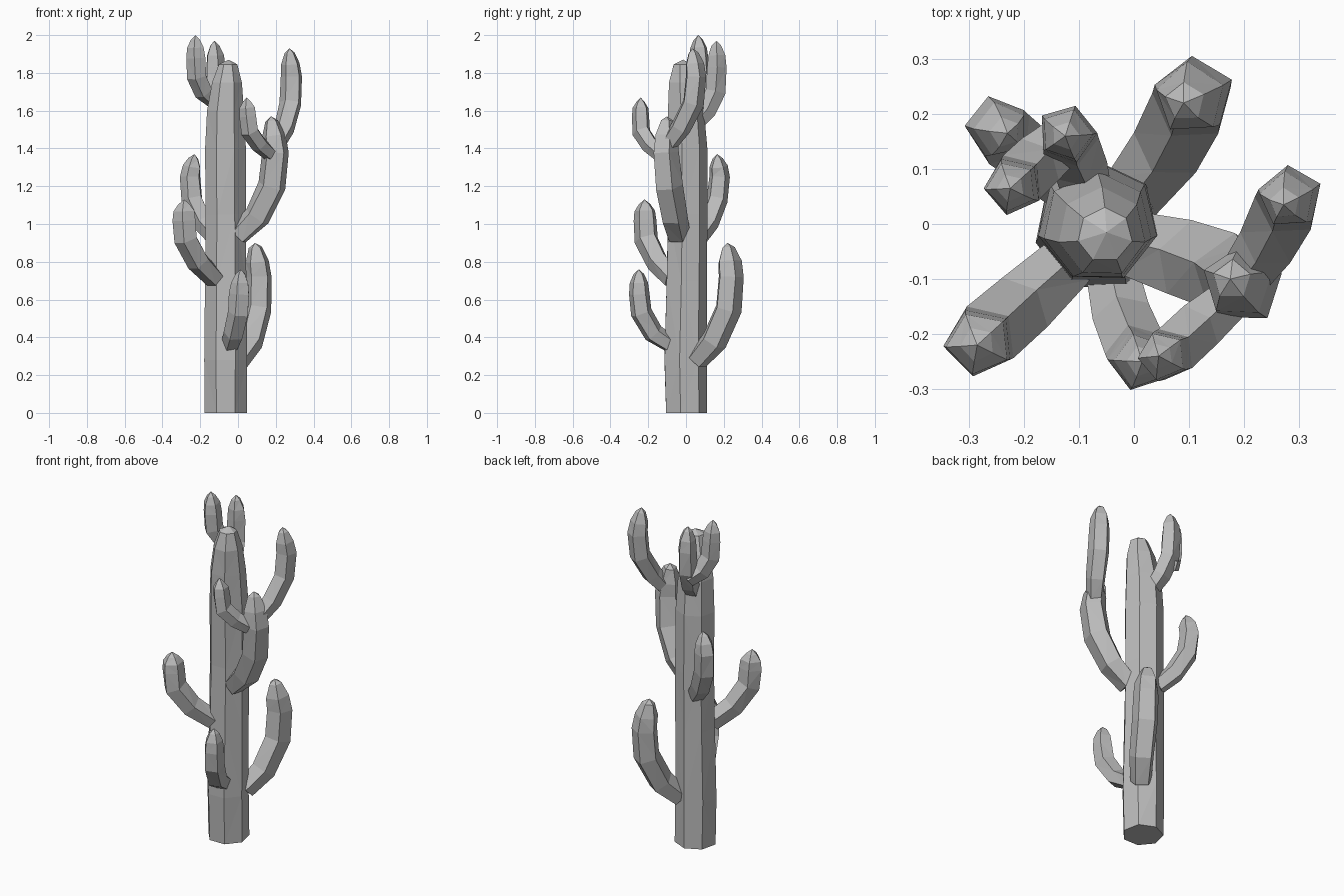
import bpy
import bmesh
import math
import random
from mathutils import Vector

random.seed(4)
if "Cube" in bpy.data.objects:
    bpy.data.objects.remove(bpy.data.objects["Cube"], do_unlink=True)

grey = bpy.data.materials.new("plain_grey")
grey.use_nodes = True
grey.diffuse_color = (0.5, 0.5, 0.5, 1)
bsdf = next(n for n in grey.node_tree.nodes if n.type == 'BSDF_PRINCIPLED')
bsdf.inputs["Base Color"].default_value = (0.5, 0.5, 0.5, 1)


def stem(name, rings, tip, sides, side_axis, jitter):
    """Loft faceted rings (centre, radius, tangent) and close them to a tip."""
    bm = bmesh.new()
    loops = []
    for centre, radius, tangent in rings:
        t = tangent.normalized()
        u = (side_axis - t * side_axis.dot(t)).normalized()
        v = t.cross(u)
        loop = []
        for i in range(sides):
            a = math.pi / 2 + math.tau * i / sides
            r = radius * random.uniform(1 - jitter, 1 + jitter)
            loop.append(bm.verts.new(centre + (u * math.cos(a) + v * math.sin(a)) * r))
        loops.append(loop)
    bm.faces.new(loops[0][::-1])
    for low, high in zip(loops, loops[1:]):
        for i in range(sides):
            j = (i + 1) % sides
            bm.faces.new((low[i], low[j], high[j], high[i]))
    apex = bm.verts.new(tip)
    for i in range(sides):
        bm.faces.new((loops[-1][i], loops[-1][(i + 1) % sides], apex))
    bmesh.ops.triangulate(bm, faces=[f for f in bm.faces if len(f.verts) == 4])
    bmesh.ops.recalc_face_normals(bm, faces=bm.faces)
    mesh = bpy.data.meshes.new(name)
    bm.to_mesh(mesh)
    bm.free()
    mesh.materials.append(grey)
    obj = bpy.data.objects.new(name, mesh)
    bpy.context.collection.objects.link(obj)


def arm(name, radius, *points):
    """A five-sided arm that grows outward, bends upward and ends in a blunt point."""
    pts = [Vector(p) for p in points]
    out = pts[-2] - pts[0]
    side = Vector((-out.y, out.x, 0)).normalized()
    tip = pts[-1]
    last = tip - pts[-2]
    centres = pts[:-1] + [pts[-2] + last * 0.45, tip - last.normalized() * 0.025]
    scale = [0.85, 1.0, 1.05, 1.02, 0.9, 0.5]
    rings = []
    for i, c in enumerate(centres):
        before, after = centres[max(i - 1, 0)], centres[min(i + 1, len(centres) - 1)]
        rings.append((c, radius * scale[i], after - before))
    stem(name, rings, tip, 5, side, 0.04)


# Trunk: height, centre x, centre y, radius
trunk = [(0, -0.065, -0.003, 0.115), (0.28, -0.065, -0.008, 0.118),
         (0.7, -0.064, 0, 0.112), (1.05, -0.064, 0.004, 0.109),
         (1.4, -0.067, 0.003, 0.11), (1.6, -0.066, -0.004, 0.1),
         (1.75, -0.058, -0.015, 0.082), (1.845, -0.053, -0.02, 0.05)]
stem("trunk", [(Vector((x, y, z)), r, Vector((0, 0, 1))) for z, x, y, r in trunk],
     Vector((-0.05, -0.015, 1.87)), 7, Vector((1, 0, 0)), 0.02)

# Arms growing from the trunk
arm("low_back_arm", 0.072, (0, 0.06, 0.28), (0.065, 0.145, 0.38),
    (0.105, 0.22, 0.55), (0.11, 0.235, 0.72), (0.09, 0.22, 0.9))
arm("low_front_arm", 0.057, (-0.04, -0.08, 0.36), (-0.02, -0.17, 0.42),
    (0.005, -0.235, 0.53), (0.012, -0.247, 0.63), (0.015, -0.25, 0.76))
arm("right_front_arm", 0.064, (-0.12, -0.07, 0.71), (-0.21, -0.15, 0.8),
    (-0.275, -0.21, 0.92), (-0.28, -0.215, 1.02), (-0.285, -0.22, 1.13))
arm("right_back_arm", 0.056, (-0.11, 0.06, 0.92), (-0.185, 0.12, 1.01),
    (-0.24, 0.165, 1.13), (-0.25, 0.175, 1.25), (-0.23, 0.165, 1.37))
arm("left_main_arm", 0.073, (0, -0.04, 0.94), (0.1, -0.065, 1.04),
    (0.18, -0.095, 1.2), (0.2, -0.11, 1.38), (0.175, -0.1, 1.57))
arm("top_back_arm", 0.053, (-0.08, 0.04, 1.52), (-0.1, 0.11, 1.6),
    (-0.12, 0.155, 1.7), (-0.122, 0.165, 1.83), (-0.125, 0.16, 1.97))

# Smaller branches growing from arms
arm("left_upper_branch", 0.057, (0.205, -0.085, 1.43), (0.245, -0.03, 1.51),
    (0.28, 0.035, 1.64), (0.285, 0.05, 1.78), (0.272, 0.035, 1.93))
arm("left_front_branch", 0.048, (0.17, -0.14, 1.37), (0.115, -0.19, 1.42),
    (0.065, -0.235, 1.49), (0.055, -0.24, 1.57), (0.045, -0.24, 1.67))
arm("top_right_branch", 0.052, (-0.125, 0.155, 1.65), (-0.18, 0.11, 1.7),
    (-0.215, 0.075, 1.78), (-0.22, 0.07, 1.88), (-0.225, 0.065, 2))
